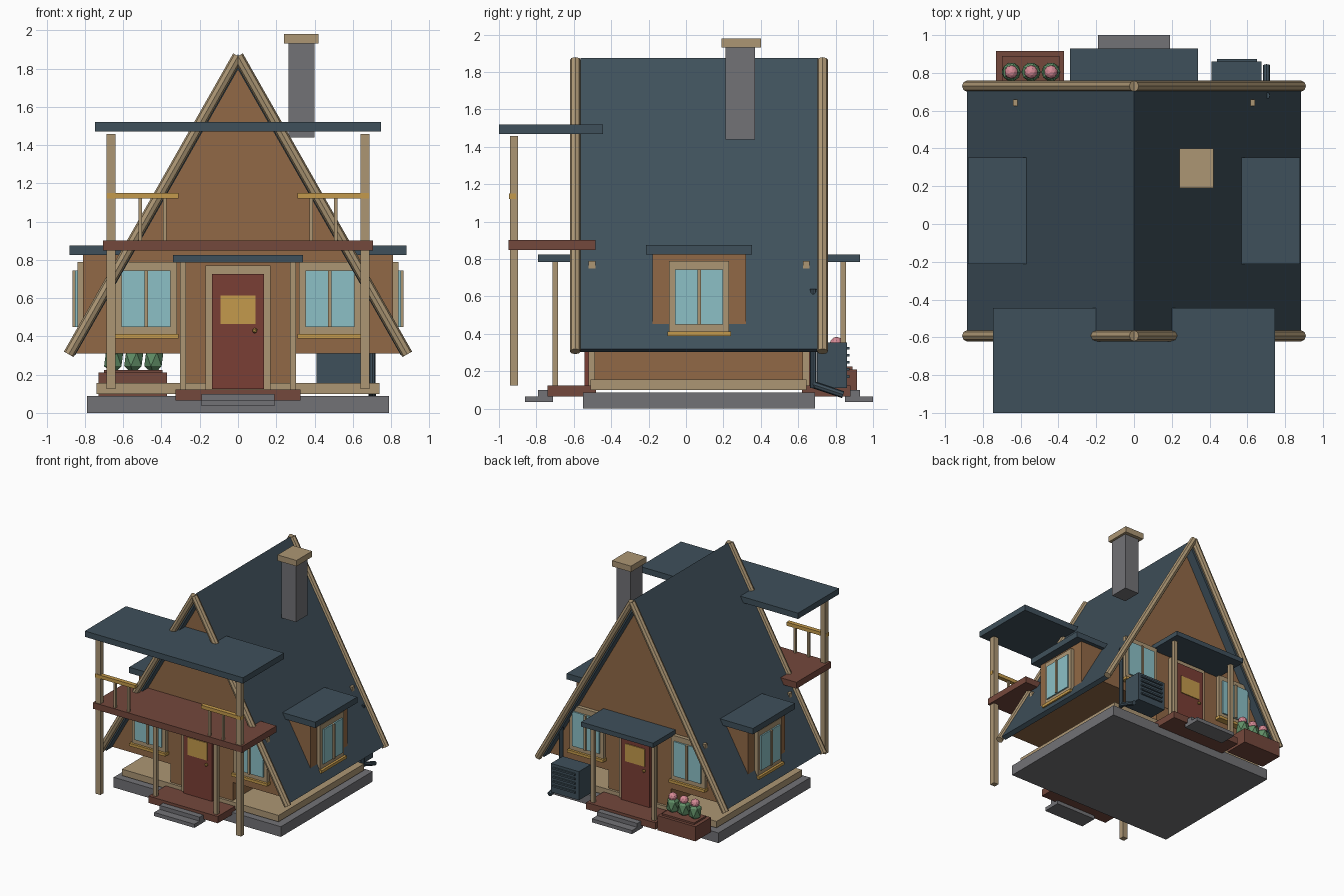
import bpy, bmesh, math
from mathutils import Matrix, Vector

if "Cube" in bpy.data.objects:
    bpy.data.objects.remove(bpy.data.objects["Cube"])


def material(name, rgb):
    m = bpy.data.materials.new(name)
    lin = [(c / 255 / 12.92) if c < 11 else ((c / 255 + 0.055) / 1.055) ** 2.4 for c in rgb]
    m.diffuse_color = (*lin, 1)
    m.use_nodes = True
    m.node_tree.nodes["Principled BSDF"].inputs["Base Color"].default_value = m.diffuse_color
    return m


SLATE = material("slate_blue", (63, 80, 91))
WALL = material("wall_brown", (145, 105, 70))
TAN = material("tan_timber", (172, 150, 116))
GOLD = material("gold_wood", (196, 154, 76))
DOOR = material("door_red", (122, 62, 53))
DECK = material("deck_brown", (116, 72, 60))
STONE = material("stone_grey", (114, 114, 118))
GLASS = material("glass_blue", (140, 192, 198))
GREEN = material("leaf_green", (96, 142, 102))
PINK = material("flower_pink", (214, 138, 150))

CY = 0.07  # the house is centred on this y
ID = Matrix()


def finish(name, bm, mat):
    bmesh.ops.recalc_face_normals(bm, faces=bm.faces)
    me = bpy.data.meshes.new(name)
    bm.to_mesh(me)
    bm.free()
    me.materials.append(mat)
    ob = bpy.data.objects.new(name, me)
    bpy.context.collection.objects.link(ob)
    return ob


def box(name, x, y, z, mat, m=ID):
    """Box from (min, max) ranges, optionally moved by matrix m."""
    bm = bmesh.new()
    bmesh.ops.create_cube(bm, size=1)
    for v in bm.verts:
        v.co = m @ Vector([sum(r) / 2 + c * (r[1] - r[0]) for r, c in zip((x, y, z), v.co)])
    return finish(name, bm, mat)


def prism(name, profile, y, mat):
    """Extrude an x-z profile along y."""
    bm = bmesh.new()
    face = bm.faces.new([bm.verts.new((px, y[0], pz)) for px, pz in profile])
    ext = bmesh.ops.extrude_face_region(bm, geom=[face])["geom"]
    bmesh.ops.translate(bm, verts=[g for g in ext if isinstance(g, bmesh.types.BMVert)],
                        vec=(0, y[1] - y[0], 0))
    return finish(name, bm, mat)


def pole(name, a, b, r, mat, sides=8):
    a, b = Vector(a), Vector(b)
    bm = bmesh.new()
    m = Matrix.Translation((a + b) / 2) @ (b - a).to_track_quat("Z", "Y").to_matrix().to_4x4()
    bmesh.ops.create_cone(bm, cap_ends=True, segments=sides, radius1=r, radius2=r,
                          depth=(b - a).length, matrix=m)
    return finish(name, bm, mat)


def ball(name, c, size, mat, m=ID, sub=1):
    bm = bmesh.new()
    bmesh.ops.create_icosphere(bm, subdivisions=sub, radius=1,
                               matrix=m @ Matrix.Translation(c) @ Matrix.Diagonal((*size, 1)))
    return finish(name, bm, mat)


def window(name, u, w, m):
    """Window centred on u, on a wall at distance w from the centre."""
    box(name + "_frame", (u - .16, u + .16), (-w - .03, -w + .005), (.41, .79), TAN, m)
    box(name + "_glass", (u - .128, u + .128), (-w - .042, -w - .02), (.45, .745), GLASS, m)
    box(name + "_mullion", (u - .009, u + .009), (-w - .055, -w - .02), (.45, .745), TAN, m)
    box(name + "_sill", (u - .17, u + .17), (-w - .05, -w + .005), (.388, .412), GOLD, m)


# foundation, floor plate, lower walls and gable body
box("foundation", (-.79, .79), (-.55, .69), (0, .087), STONE)
box("floor_plate", (-.74, .74), (-.51, .645), (.1, .155), TAN)
box("lower_walls", (-.295, .295), (-.49, .625), (.1, .33), WALL)
prism("gable_body", [(-.855, .31), (.855, .31), (0, 1.82)], (-.49, .628), WALL)

# folded roof and round rafters
prism("main_roof", [(-.885, .32), (0, 1.875), (.885, .32), (.85, .303), (0, 1.795), (-.85, .303)],
      (-.565, .705), SLATE)
for end, y in (("front", -.592), ("back", .73)):
    for side, s in (("left", -1), ("right", 1)):
        pole(f"{end}_{side}_rafter", (s * .885, y, .306), (0, y, 1.865), .029, TAN)

# chimney
box("chimney", (.265, .4), (.21, .37), (1.44, 1.94), STONE)
box("chimney_cap", (.24, .42), (.19, .4), (1.93, 1.98), TAN)

# front and back facades share windows, door, porch and steps
for end, ang in (("front", 0), ("back", math.pi)):
    m = Matrix.Translation((0, CY, 0)) @ Matrix.Rotation(ang, 4, "Z")
    for side, s in (("left", -1), ("right", 1)):
        window(f"{end}_{side}_window", s * .48, .56, m)
        box(f"{end}_{side}_porch_post", (s * .287 - .016, s * .287 + .016), (-.785, -.755),
            (.12, .79), TAN, m)
    box(f"{end}_door_frame", (-.17, .17), (-.59, -.55), (.12, .77), TAN, m)
    box(f"{end}_door", (-.135, .135), (-.613, -.57), (.125, .725), DOOR, m)
    box(f"{end}_door_pane", (-.092, .092), (-.62, -.6), (.465, .615), GOLD, m)
    ball(f"{end}_door_knob", (.088, -.625, .43), (.015, .015, .015), GOLD, m)
    box(f"{end}_porch_deck", (-.327, .327), (-.81, -.55), (.065, .123), DECK, m)
    box(f"{end}_upper_step", (-.19, .19), (-.86, -.78), (.065, .1), STONE, m)
    box(f"{end}_lower_step", (-.19, .19), (-.93, -.78), (.035, .066), STONE, m)
    box(f"{end}_porch_roof", (-.34, .34), (-.86, -.55), (.785, .825), SLATE, m)

# dormers on both roof slopes
for side, ang in (("right", math.pi / 2), ("left", -math.pi / 2)):
    m = Matrix.Translation((0, CY, 0)) @ Matrix.Rotation(ang, 4, "Z")
    box(f"{side}_dormer_wall", (-.25, .25), (-.81, -.55), (.45, .83), WALL, m)
    box(f"{side}_dormer_roof", (-.283, .283), (-.88, -.57), (.825, .875), SLATE, m)
    window(f"{side}_dormer_window", 0, .81, m)

# front balcony with posts, rails and flat roof
box("balcony_floor", (-.705, .705), (-.95, -.485), (.848, .902), DECK)
box("balcony_roof", (-.747, .747), (-1, -.445), (1.47, 1.52), SLATE)
for side, s in (("left", -1), ("right", 1)):
    box(f"balcony_{side}_post", (s * .664 - .023, s * .664 + .023), (-.942, -.897), (.125, 1.457), TAN)
    box(f"balcony_{side}_rail", (s * .5 - .188, s * .5 + .188), (-.946, -.91), (1.12, 1.15), GOLD)
    for i, x in enumerate((.383, .512)):
        box(f"balcony_{side}_baluster_{i + 1}", (s * x - .009, s * x + .009), (-.937, -.918),
            (.9, 1.125), TAN)

# flower box behind the house
box("planter", (-.73, -.37), (.705, .915), (.085, .21), DECK)
box("planter_soil", (-.7, -.395), (.73, .89), (.2, .225), DECK)
for i, x in enumerate((-.65, -.545, -.44)):
    ball(f"plant_{i + 1}", (x, .805, .28), (.056, .056, .08), GREEN)
    ball(f"flower_{i + 1}", (x, .805, .35), (.036, .036, .034), PINK, sub=2)

# cooling unit with louvres
box("cooling_unit", (.41, .675), (.7, .86), (.11, .355), SLATE)
for i in range(5):
    z = .165 + i * .038
    box(f"unit_louvre_{i + 1}", (.44, .65), (.85, .874), (z, z + .014), SLATE)

# drain pipe beside the unit
pole("drain_pipe", (.702, .68, .64), (.702, .68, .11), .018, SLATE)
pole("drain_pipe_foot", (.702, .675, .13), (.702, .84, .075), .019, SLATE)
